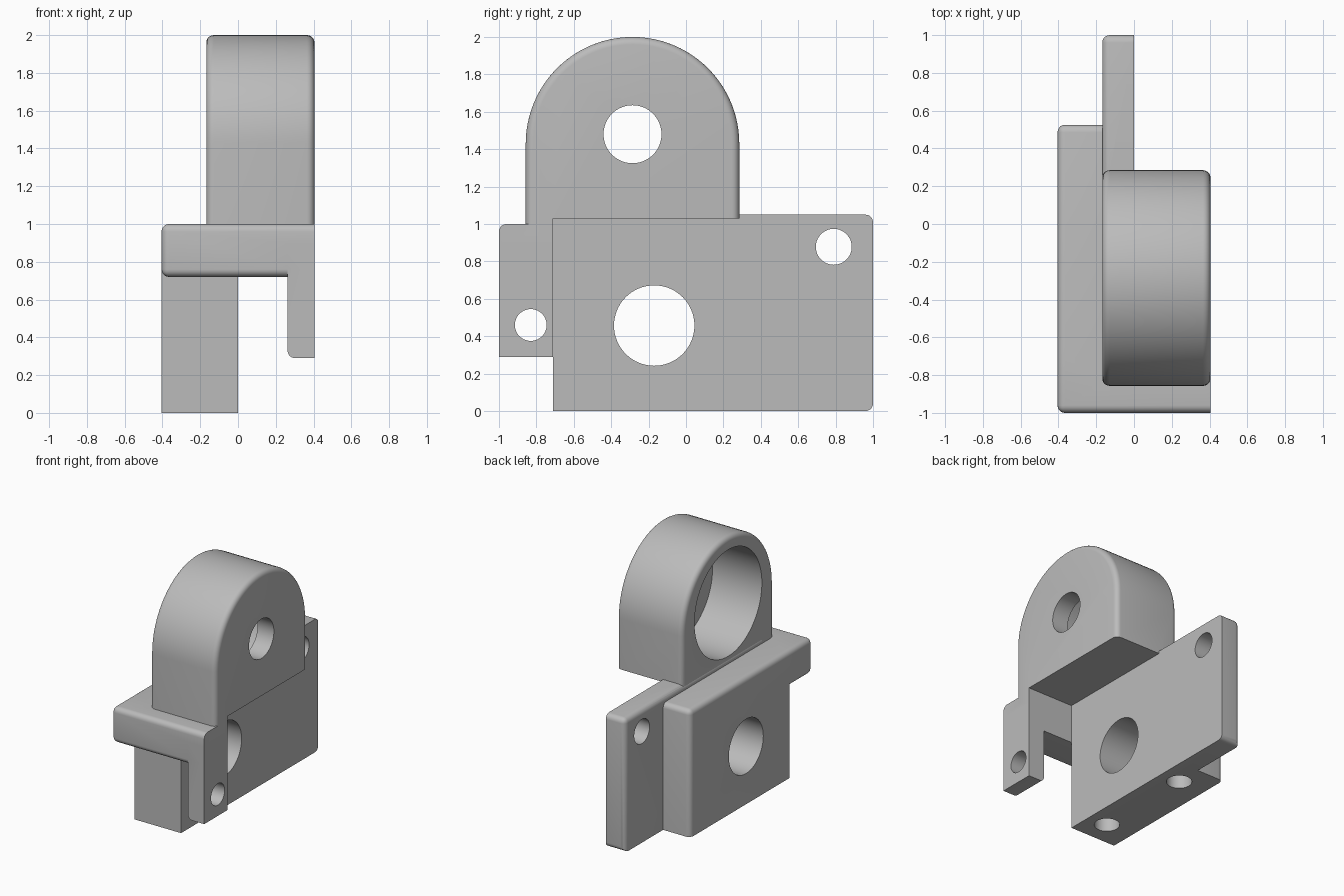
import bpy, bmesh, math
from mathutils import Matrix, Vector

cube = bpy.data.objects.get("Cube")
if cube:
    bpy.data.objects.remove(cube, do_unlink=True)

grey = bpy.data.materials.new("machined_grey")
grey.use_nodes = True
grey.diffuse_color = (0.5, 0.5, 0.5, 1)
grey.node_tree.nodes["Principled BSDF"].inputs["Base Color"].default_value = grey.diffuse_color

FILLET = 0.04


def finish(name, bm, rule=None):
    """Round the edges whose midpoint fits the rule and make an object."""
    if rule:
        edges = [e for e in bm.edges if rule(e, (e.verts[0].co + e.verts[1].co) / 2)]
        bmesh.ops.bevel(bm, geom=edges, offset=FILLET, offset_type='OFFSET',
                        segments=5, profile=0.5, affect='EDGES', clamp_overlap=True)
    bmesh.ops.recalc_face_normals(bm, faces=bm.faces)
    mesh = bpy.data.meshes.new(name)
    bm.to_mesh(mesh)
    bm.free()
    mesh.materials.append(grey)
    obj = bpy.data.objects.new(name, mesh)
    bpy.context.collection.objects.link(obj)
    return obj


def box(name, lo, hi, rule=None):
    lo, hi = Vector(lo), Vector(hi)
    bm = bmesh.new()
    bmesh.ops.create_cube(bm, size=1)
    for v in bm.verts:
        v.co = Vector(lo[i] if v.co[i] < 0 else hi[i] for i in range(3))
    return finish(name, bm, rule)


def cylinder(name, axis, centre, radius, length):
    bm = bmesh.new()
    turn = Matrix.Rotation(math.pi / 2, 4, 'Y') if axis == 'X' else Matrix()
    bmesh.ops.create_cone(bm, cap_ends=True, segments=64, radius1=radius, radius2=radius,
                          depth=length, matrix=Matrix.Translation(centre) @ turn)
    return finish(name, bm)


def combine(target, tool, operation):
    """Apply a boolean and remove the tool."""
    mod = target.modifiers.new(operation.lower(), 'BOOLEAN')
    mod.operation, mod.object, mod.solver = operation, tool, 'EXACT'
    bpy.context.view_layer.update()
    graph = bpy.context.evaluated_depsgraph_get()
    mesh = bpy.data.meshes.new_from_object(target.evaluated_get(graph))
    target.modifiers.clear()
    target.data = mesh
    bpy.data.objects.remove(tool, do_unlink=True)


# Base block, with rounded top and rear edges on its outer side
body = box("bearing_bracket", (-0.405, -0.71, 0), (-0.08, 0.525, 1.0),
           lambda e, c: (c.x < -0.4 and (c.z > 0.99 or c.y > 0.52))
           or (c.z > 0.99 and c.y > 0.52))

# Crossbar along the front
crossbar = box("front_crossbar", (-0.405, -1, 0.72), (0.405, -0.71, 1.0),
               lambda e, c: c.x < 0.4 and (c.y < -0.99 or (c.x < -0.4 and c.y < -0.72)))

# Ear hanging from the crossbar
ear = box("front_ear", (0.262, -1, 0.29), (0.405, -0.71, 0.9),
          lambda e, c: c.x < 0.27 and c.z < 0.3)

# Mounting plate reaching to the back
plate = box("mounting_plate", (-0.168, -0.71, 0), (0, 1, 1.05),
            lambda e, c: (c.y > 0.99 and c.x < -0.01)
            or (c.x < -0.16 and c.z > 1.04))

# Arched bearing housing, drawn from the side and extruded across
R, CY, CZ = 0.571, -0.286, 1.429
profile = [(CY - R, 0.95), (-0.71, 0.95), (-0.71, 1.03), (CY + R, 1.03)]
profile += [(CY + R * math.cos(math.pi * i / 48), CZ + R * math.sin(math.pi * i / 48))
            for i in range(49)]
bm = bmesh.new()
face = bm.faces.new([bm.verts.new((-0.168, y, z)) for y, z in profile])
extruded = bmesh.ops.extrude_face_region(bm, geom=[face])
bmesh.ops.translate(bm, vec=(0.573, 0, 0),
                    verts=[v for v in extruded["geom"] if isinstance(v, bmesh.types.BMVert)])
housing = finish("bearing_housing", bm,
                 lambda e, c: c.z > 1.04 and abs(e.verts[0].co.x - e.verts[1].co.x) < 0.01)

for part in (crossbar, ear, plate, housing):
    combine(body, part, 'UNION')

# Bearing bore and shaft hole, plate holes, ear hole, and two holes in the base
holes = [
    ("bearing_bore", 'X', (0.0, CY, 1.48), 0.42, 0.524),
    ("shaft_hole", 'X', (0.3, CY, 1.48), 0.155, 0.4),
    ("plate_hole", 'X', (-0.2, -0.17, 0.457), 0.215, 0.6),
    ("corner_hole", 'X', (-0.08, 0.79, 0.878), 0.096, 0.4),
    ("ear_hole", 'X', (0.33, -0.83, 0.46), 0.085, 0.3),
    ("base_hole_front", 'Z', (-0.17, -0.51, 0.2), 0.093, 0.6),
    ("base_hole_back", 'Z', (-0.17, 0.31, 0.2), 0.093, 0.6),
]
for hole in holes:
    combine(body, cylinder(*hole), 'DIFFERENCE')

# Smooth rounded surfaces, sharp corners
bpy.ops.object.select_all(action='DESELECT')
body.select_set(True)
bpy.context.view_layer.objects.active = body
bpy.ops.object.shade_smooth_by_angle(angle=math.radians(30))
